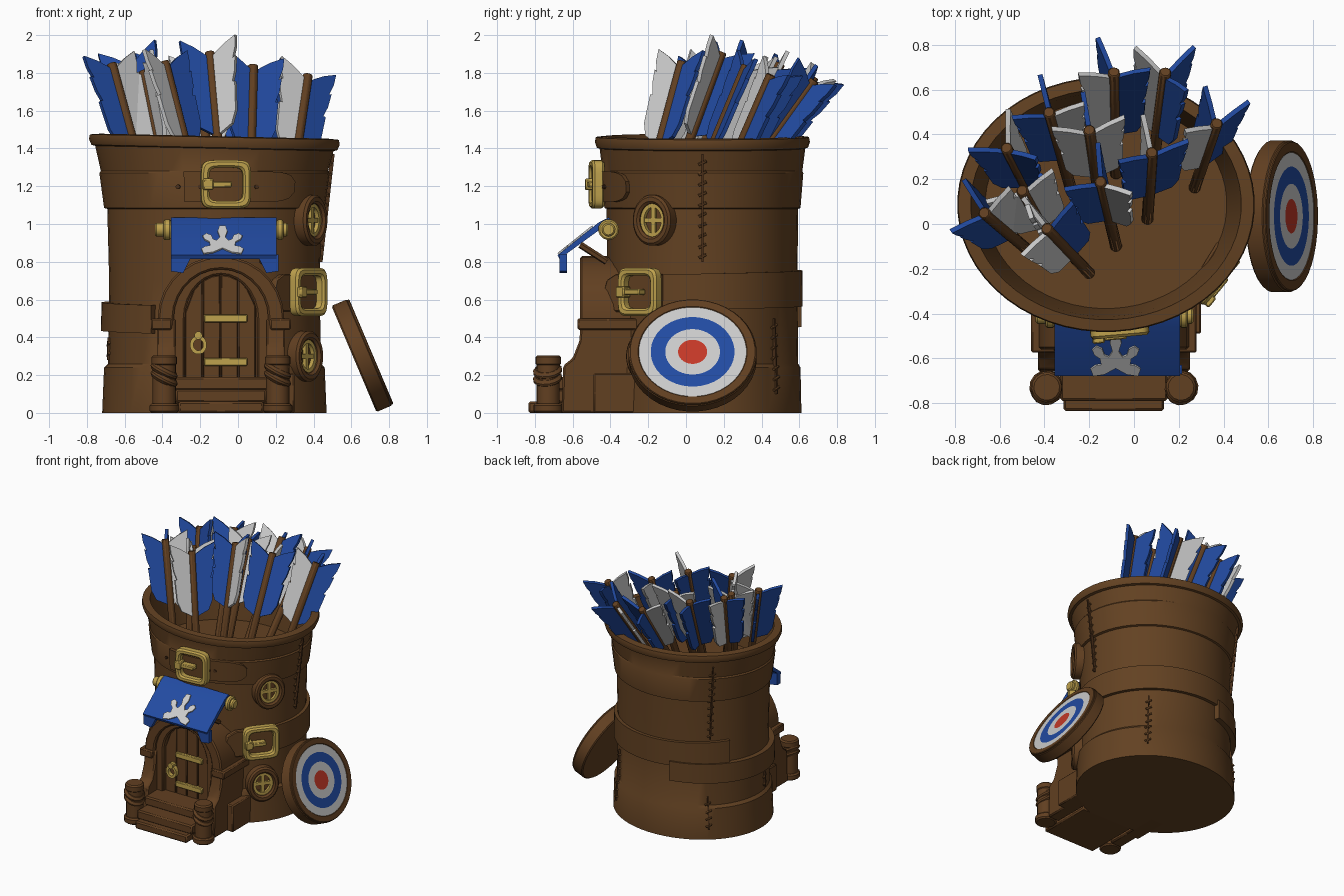
import bpy, bmesh, math, random
from mathutils import Vector as V, Matrix

if "Cube" in bpy.data.objects:
    bpy.data.objects.remove(bpy.data.objects["Cube"])
random.seed(3)

def material(name, c):
    m = bpy.data.materials.new(name)
    m.diffuse_color = (*c, 1)
    m.use_nodes = True
    m.node_tree.nodes["Principled BSDF"].inputs["Base Color"].default_value = m.diffuse_color
    return m
LEATHER = material("leather brown", (.125, .054, .016))
WOOD = material("wood brown", (.120, .050, .015))
DARK = material("dark seam brown", (.07, .029, .010))
GOLD = material("brass gold", (.52, .36, .075))
BLUE = material("royal blue", (.016, .07, .36))
WHITE = material("pale grey", (.6, .6, .6))
RED = material("target red", (.55, .04, .02))

# ---------- helpers ----------
def finish(name, bm, mat, M=None, bevel=0):
    if M: bm.transform(M)
    bmesh.ops.recalc_face_normals(bm, faces=bm.faces)
    me = bpy.data.meshes.new(name)
    bm.to_mesh(me); bm.free()
    for p in me.polygons: p.use_smooth = True
    me.set_sharp_from_angle(angle=math.radians(35))
    me.materials.append(mat)
    ob = bpy.data.objects.new(name, me)
    bpy.context.collection.objects.link(ob)
    if bevel:
        b = ob.modifiers.new("soft edges", 'BEVEL')
        b.width = bevel; b.limit_method = 'ANGLE'

def frame(o, x, y):
    x, y = V(x).normalized(), V(y).normalized()
    return Matrix.Translation(o) @ Matrix((x, y, x.cross(y))).transposed().to_4x4()

def bridge(bm, a, b):
    for i in range(len(a)):
        j = (i+1) % len(a)
        bm.faces.new((a[i], a[j], b[j], b[i]))

def prism(name, pts, d0, d1, M, mat, bevel=0):
    """Polygon in local xy, extruded along local z."""
    bm = bmesh.new()
    lo, hi = ([bm.verts.new((x, y, d)) for x, y in pts] for d in (d0, d1))
    bm.faces.new(lo); bm.faces.new(hi)
    bridge(bm, lo, hi)
    finish(name, bm, mat, M, bevel)

def oval(rx, ry, p=1, n=32):
    f = lambda c: math.copysign(abs(c) ** p, c)
    return [(rx*f(math.cos(t)), ry*f(math.sin(t))) for t in (2*math.pi*(i+.5)/n for i in range(n))]

def ring(name, outer, inner, d0, d1, M, mat, bevel=0):
    bm = bmesh.new()
    L = [[bm.verts.new((x, y, d)) for x, y in pts] for pts, d in ((outer, d0), (outer, d1), (inner, d1), (inner, d0))]
    for k in range(4): bridge(bm, L[k], L[(k+1) % 4])
    finish(name, bm, mat, M, bevel)

def box(name, x, y, z, mat, bevel=.008, M=None):
    prism(name, [(x[0], y[0]), (x[1], y[0]), (x[1], y[1]), (x[0], y[1])], z[0], z[1], M, mat, bevel)

def rod(name, p0, p1, r, mat, n=10, bevel=0):
    p0, p1 = V(p0), V(p1)
    d = (p1-p0).normalized()
    x = d.orthogonal()
    prism(name, oval(r, r, 1, n), 0, (p1-p0).length, frame(p0, x, d.cross(x)), mat, bevel)

# ---------- quiver body: oval lathe with stepped bands and hollow top ----------
CX, CY = -.125, .087
RINGS = [(0, .595, .525), (.24, .585, .52), (.26, .565, .508), (.7, .558, .503), (1.08, .568, .508),
         (1.085, .585, .52), (1.27, .61, .535), (1.28, .602, .53), (1.40, .632, .545), (1.405, .652, .56),
         (1.435, .665, .57), (1.46, .66, .565), (1.465, .605, .515), (1.40, .59, .50), (1.12, .54, .465)]
bm, rows = bmesh.new(), []
for z, rx, ry in RINGS:
    rows.append([bm.verts.new((CX+x, CY+y, z-(.022*x if z > 1.3 else 0))) for x, y in oval(rx, ry, 1, 56)])
for a, b in zip(rows, rows[1:]): bridge(bm, a, b)
bm.faces.new(rows[0]); bm.faces.new(rows[-1])
finish("quiver_body", bm, LEATHER)

def surf(deg, z, out=0):
    for (z0, a0, b0), (z1, a1, b1) in zip(RINGS[:11], RINGS[1:11]):
        if z0 <= z <= z1:
            f = (z-z0)/(z1-z0)
            a, b = a0+(a1-a0)*f, b0+(b1-b0)*f
    t = math.radians(deg)
    return V((CX+(a+out)*math.cos(t), CY+(b+out)*math.sin(t), z))

def surf_frame(deg, z):
    t = math.radians(deg)
    n = V((math.cos(t)/.57, math.sin(t)/.51, 0)).normalized()
    return frame(surf(deg, z), V((0, 0, 1)).cross(n), (0, 0, 1))

def band(name, t0, t1, c0, c1, half, thick, mat, n=40, tip=0):
    """Curved strap on the body from height c0 to c1; tip rounds the last columns."""
    bm, cols = bmesh.new(), []
    for i in range(n+1):
        t, c = t0+(t1-t0)*i/n, c0+(c1-c0)*i/n
        e = min(1, (n-i)/tip) if tip else 1
        h = half*(.35+.65*math.sqrt(1-(1-e)**2))
        cols.append([bm.verts.new(surf(t, c+s*h, o)) for s, o in ((-1, -.01), (-1, thick), (1, thick), (1, -.01))])
    for a, b in zip(cols, cols[1:]): bridge(bm, a, b)
    bm.faces.new(cols[0]); bm.faces.new(cols[-1])
    finish(name, bm, mat)

# ---------- straps, buckles, seams ----------
band("left_strap", 236, 105, .495, .53, .075, .038, LEATHER)
band("right_strap", 150, -36, .67, .635, .095, .025, LEATHER, 50)
band("upper_strap_tongue", -105, -47, 1.197, 1.197, .08, .025, LEATHER, 20, 5)
prism("lower_strap_tongue", [(.12, -.10), (.12, .10), (-.18, .10), (-.24, .07), (-.265, 0), (-.24, -.07), (-.18, -.10)],
      .0, .04, surf_frame(-36, .635), LEATHER, .006)
for nm, deg, z, d in (("upper", -84.5, 1.21, .0), ("lower", -36, .64, .025)):
    M = surf_frame(deg, z)
    ring(nm+"_buckle", oval(.132, .128, .35), oval(.09, .088, .35), d, d+.065, M, GOLD, .012)
    box(nm+"_buckle_pin", (-.12, .03), (-.016, .016), (d+.02, d+.075), GOLD, .006, M)
    box(nm+"_buckle_pin_base", (-.125, -.07), (-.03, .03), (d+.02, d+.085), GOLD, .006, M)
for deg in (-108, -97, -73, -69):
    prism("strap_hole", oval(.012, .012, 1, 10), .02, .03, surf_frame(deg, 1.197), DARK)
for deg, z0, z1 in ((0, .80, 1.37), (48, .1, .5), (135, .78, 1.37), (133, .08, .33), (190, .28, .40)):
    band("seam", deg-.5, deg+.5, (z0+z1)/2, (z0+z1)/2, (z1-z0)/2, .012, DARK, 2)
    for i in range(int((z1-z0)/.055)):
        z = z0+.02+i*.055
        rod("stitch", surf(deg-2.2, z, .006), surf(deg+2.2, z+.018, .006), .008, LEATHER, 6)

# ---------- round windows ----------
for deg, z in ((-29, 1.02), (-34, .30)):
    M = surf_frame(deg, z)
    ring("window_frame", oval(.118, .135), oval(.075, .088), -.04, .055, M, WOOD, .012)
    prism("window_pane", oval(.08, .095), -.02, .012, M, WOOD)
    ring("window_trim", oval(.078, .092), oval(.054, .068), 0, .035, M, GOLD)
    box("window_bar", (-.012, .012), (-.08, .08), (0, .03), GOLD, 0, M)
    box("window_bar", (-.07, .07), (-.012, .012), (0, .03), GOLD, 0, M)

# ---------- doorway ----------
DX = -.09
FRONT = frame((DX, 0, 0), (1, 0, 0), (0, 0, 1))      # local z points to -y
def arch(w, rise):
    arc = [(w*math.cos(math.pi*i/14), .5+rise*math.sin(math.pi*i/14)) for i in range(15)]
    return [(w, .05)] + arc + [(-w, .05)]
prism("outer_arch", arch(.335, .33) + arch(.25, .26)[::-1], .2, .56, FRONT, WOOD, .01)
prism("inner_arch", arch(.26, .28) + arch(.19, .23)[::-1], .2, .535, FRONT, WOOD, .01)
prism("door_back", arch(.20, .24), .2, .49, FRONT, DARK)
top = lambda x: .50+.23*math.sqrt(max(0, 1-(x/.19)**2))
for i in range(4):
    a, b = -.188+.094*i, -.188+.094*(i+1)-.006
    prism("door_plank", [(a, .18), (b, .18), (b, top(b)), ((a+b)/2, top((a+b)/2)), (a, top(a))], .45, .505, FRONT, WOOD, .004)
for z in (.27, .50):
    box("door_hinge", (-.09, .14), (z-.021, z+.021), (.48, .525), GOLD, .005, FRONT)
M = frame((DX-.12, -.50, .36), (1, 0, 0), (0, 0, 1))
ring("door_knocker", oval(.045, .05, 1, 20), oval(.026, .03, 1, 20), .005, .035, M, GOLD)
rod("knocker_mount", (DX-.12, -.48, .41), (DX-.12, -.545, .41), .022, GOLD)
SIDE = [(-.25, 0), (-.66, 0), (-.65, .25), (-.60, .29), (-.565, .38), (-.555, .5), (-.25, .5)]
for s in (-1, 1):
    prism("side_wall", SIDE, -.05, .05, frame((DX+s*.29, 0, 0), (0, 1, 0), (0, 0, 1)), WOOD, .01)
    x = DX+s*.315
    box("arch_capital", (x-.055, x+.055), (-.575, -.25), (.44, .50), WOOD)
    box("base_block", (x-.045, x+.075), (-.49, -.2), (0, .21), WOOD)
    # gate posts bound with rope
    x = DX+s*.30
    for nm, z0, z1, r in (("gate_post", 0, .27, .062), ("post_foot", 0, .05, .078), ("post_cap", .25, .305, .068)):
        rod(nm, (x, -.73, z0), (x, -.73, z1), r, WOOD, 14, .01)
    for z in (.165, .205):
        rod("post_rope", (x-.01, -.73, z), (x+.008, -.735, z+.035), .078, WOOD, 14, .014)
for y, w, z0, z1 in ((-.835, .225, 0, .06), (-.79, .24, .055, .125), (-.68, .25, .12, .19)):
    box("step", (DX-w, DX+w), (y, -.4), (z0, z1), WOOD, .01)

# ---------- awning with a hanging tail at each end ----------
prism("awning_cloth", [(-.37, 1.0), (-.41, 1.035), (-.46, 1.01), (-.68, .835), (-.67, .815), (-.45, .975), (-.41, .985)],
      -.28, .28, frame((DX+.015, 0, 0), (0, 1, 0), (0, 0, 1)), BLUE)
for s in (-1, 1):
    prism("awning_tail", [(s*.285, .84), (s*.285, .75), (s*.22, .74), (s*.175, .83)], .63, .67, frame((-.07, 0, 0), (1, 0, 0), (0, 0, 1)), BLUE)
    rod("awning_strut", (DX+s*.22, -.42, .80), (DX+s*.22, -.56, .89), .018, WOOD, 6)
rod("awning_rod", (-.40, -.41, .97), (.25, -.41, .97), .03, WOOD)
for x0, x1, r in ((-.395, -.355, .055), (-.44, -.385, .036), (.205, .24, .055), (.23, .265, .036)):
    rod("rod_knob", (x0, -.41, .97), (x1, -.41, .97), r, GOLD, 14, .008)
# three-pointed ornament lying on the slope
half = [(.10, -.01), (.112, .03), (.09, .05), (.065, .055), (.07, .09), (.095, .11), (.105, .14), (.085, .16), (.06, .145),
        (.05, .11), (.03, .10), (.014, .13), (.026, .18), (.016, .225)]
prism("awning_ornament", half + [(-x, y) for x, y in half[::-1]] + [(-.05, .0), (0, .035), (.05, .0)], -.001, .008,
      frame((-.082, -.668, .846), (1, 0, 0), (0, .22, .175)), WHITE)

# ---------- leaning target ----------
M = frame((.66, .035, .305), (0, 1, 0), (-.39, 0, .92))
disc = lambda r: oval(r, r*.9, 1, 40)
prism("target_board", disc(.34), -.05, .042, M, WOOD, .008)
ring("target_rim", disc(.335), disc(.285), .03, .05, M, WOOD, .004)
for r, q, m, nm in ((.285, .222, WHITE, "outer"), (.222, .145, BLUE, "middle"), (.145, .077, WHITE, "inner")):
    ring("target_%s_ring" % nm, disc(r), disc(q), .04, .047, M, m)
prism("target_centre", disc(.077), .04, .047, M, RED)

# ---------- arrows: (top, bottom, vanes as angle and colour) ----------
B, W = BLUE, WHITE
ARROWS = [((-.67, .05, 1.85), (-.47, -.12), ((215, B), (35, W), (120, B))), ((-.39, -.02, 1.86), (-.20, -.22), ((232, W), (35, B), (130, W))),
          ((-.15, .19, 1.91), (-.08, -.1), ((-25, W), (195, B), (95, B))), ((.08, .32, 1.84), (.06, .02), ((15, B), (200, B), (105, W))),
          ((.37, .45, 1.79), (.27, .16), ((30, B), (205, W), (110, B))), ((-.57, .34, 1.87), (-.42, .05), ((190, B), (-30, B), (80, W))),
          ((-.38, .50, 1.85), (-.28, .15), ((195, B), (0, W), (100, B))), ((-.09, .68, 1.78), (-.08, .22), ((120, B), (195, W), (-10, B))),
          ((.14, .68, 1.76), (.08, .22), ((150, W), (45, B), (-60, B))), ((-.2, .42, 1.84), (-.15, .08), ((185, W), (10, W), (95, B))),
          ((-.50, .15, 1.81), (-.36, -.1), ((200, W), (20, W), (-70, W)))]
VANE = [(.0, -.48), (.10, -.43), (.13, -.36), (.14, -.20), (.125, -.20), (.145, -.14), (.155, -.06), (.14, -.07),
        (.16, -.01), (.165, .055), (.09, .02), (.0, -.04)]
for top, bot, vanes in ARROWS:
    top, bot = V(top), V((*bot, 1.12))
    d = (top-bot).normalized()
    rod("arrow_shaft", bot, top, .028, WOOD, 8, .005)
    u = (V((1, 0, 0)) - d*d.x).normalized()
    for a, c in vanes:
        t = math.radians(a + random.uniform(-5, 5))
        prism("arrow_vane", VANE, -.011, .011, frame(top, u*math.cos(t)+d.cross(u)*math.sin(t), d), c)
